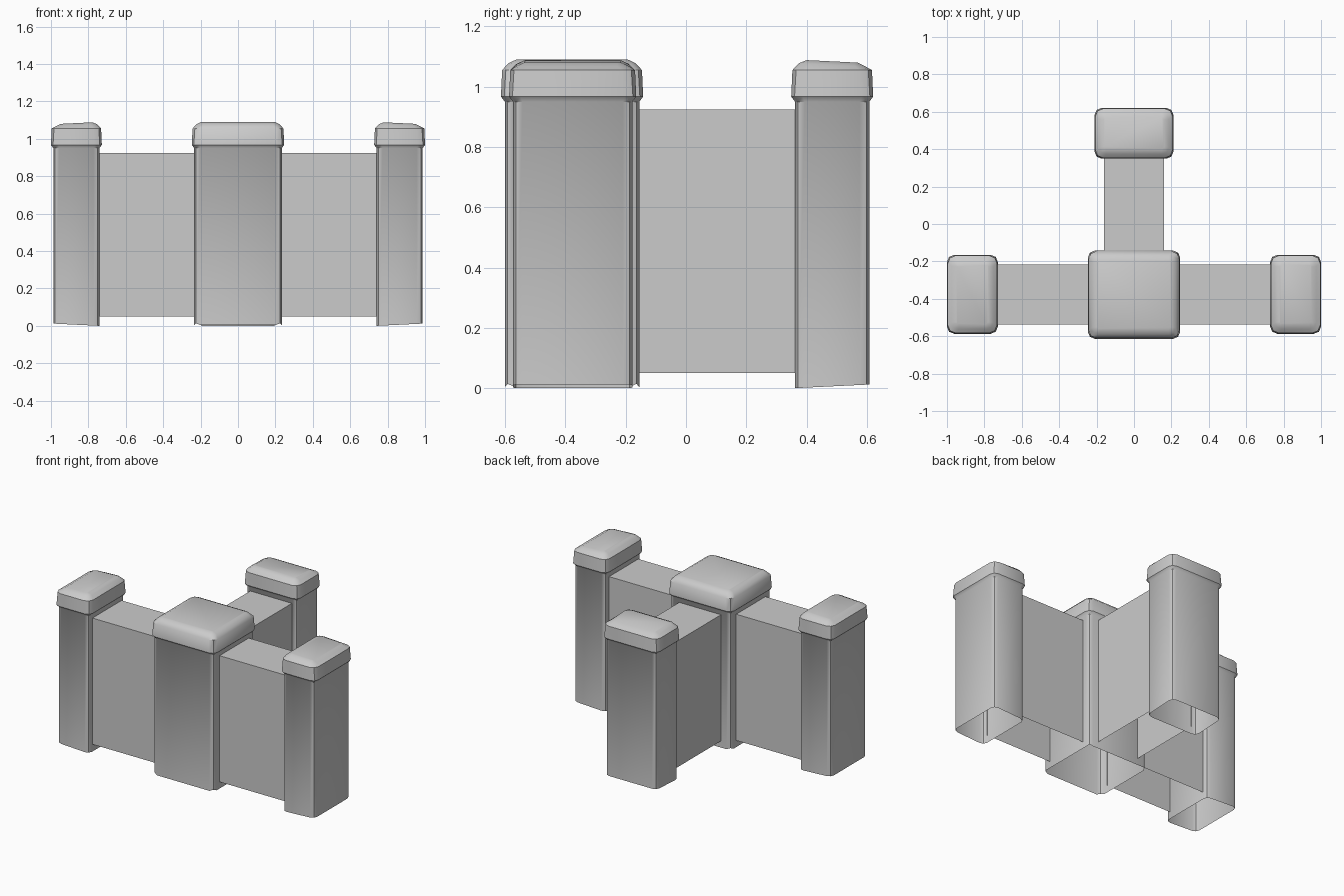
import bpy, bmesh, math

if "Cube" in bpy.data.objects:
    bpy.data.objects.remove(bpy.data.objects["Cube"])

# (height, outward offset, corner radius) going up a pillar and its cap
PROFILE = [(0.0, 0.0, 0.032), (0.95, 0.0, 0.032), (0.967, 0.013, 0.038),
           (1.055, 0.009, 0.042), (1.078, -0.012, 0.036), (1.09, -0.038, 0.012)]
ROW_Y = -0.376


def outline(hx, hy, r, segs=2):
    pts = []
    for i, (sx, sy) in enumerate([(1, 1), (-1, 1), (-1, -1), (1, -1)]):
        for k in range(segs + 1):
            a = math.radians(90 * i + 90 * k / segs)
            pts.append((sx * (hx - r) + r * math.cos(a), sy * (hy - r) + r * math.sin(a)))
    return pts


def finish(name, bm, loc, rot=0.0, smooth=False):
    mesh = bpy.data.meshes.new(name)
    bm.to_mesh(mesh)
    bm.free()
    ob = bpy.data.objects.new(name, mesh)
    bpy.context.collection.objects.link(ob)
    ob.location = loc
    ob.rotation_euler.z = rot
    if smooth:
        bpy.ops.object.select_all(action='DESELECT')
        ob.select_set(True)
        bpy.context.view_layer.objects.active = ob
        bpy.ops.object.shade_smooth_by_angle(angle=math.radians(40))
    return ob


def pillar(name, loc, hx, hy, rot=0.0, slope=0.0, corner_lift=0.0):
    """Hollow pillar with a flared cap, open underneath; slope tilts both ends along +x."""
    bm = bmesh.new()
    rings = []
    for i, (z, off, r) in enumerate(PROFILE):
        ring = []
        for j, (x, y) in enumerate(outline(hx + off, hy + off, r)):
            t = (x / hx + 1) / 2
            dz = 0.0
            if i == 0:
                dz = slope * t + (corner_lift if j % 3 == 1 else corner_lift * 0.3)
            elif i >= 4:
                dz = -slope * t
            ring.append(bm.verts.new((x, y, z + dz)))
        rings.append(ring)
    n = len(rings[0])
    for a, b in zip(rings, rings[1:]):
        for j in range(n):
            k = (j + 1) % n
            bm.faces.new((a[j], a[k], b[k], b[j]))
    bm.faces.new(rings[-1])
    return finish(name, bm, loc, rot, True)


def wall(name, start, length, rot):
    """Wall section running along local +x: two sides and a top."""
    bm = bmesh.new()
    section = [(-0.16, 0.05), (-0.16, 0.925), (0.16, 0.925), (0.16, 0.05)]
    a = [bm.verts.new((0, y, z)) for y, z in section]
    b = [bm.verts.new((length, y, z)) for y, z in section]
    for i in range(3):
        bm.faces.new((a[i], b[i], b[i + 1], a[i + 1]))
    bmesh.ops.reverse_faces(bm, faces=[f for f in bm.faces])
    bm.normal_update()
    if bm.faces[:][1].normal.z < 0 if bm.faces.ensure_lookup_table() is None else False:
        bmesh.ops.reverse_faces(bm, faces=bm.faces[:])
    return finish(name, bm, start, rot)


# central pillar
pillar("centre_pillar", (0, -0.378, 0), 0.234, 0.223, corner_lift=0.014)

# three arms: end pillar plus connecting wall
for label, rot, end, start, length in [
        ("right", 0.0, (0.864, ROW_Y, 0), (0.232, ROW_Y, 0), 0.512),
        ("left", math.pi, (-0.864, ROW_Y, 0), (-0.232, ROW_Y, 0), 0.512),
        ("back", math.pi / 2, (0, 0.485, 0), (0, -0.157, 0), 0.522)]:
    pillar(label + "_end_pillar", end, 0.123, 0.198, rot, slope=0.012)
    wall(label + "_wall", start, length, rot)
